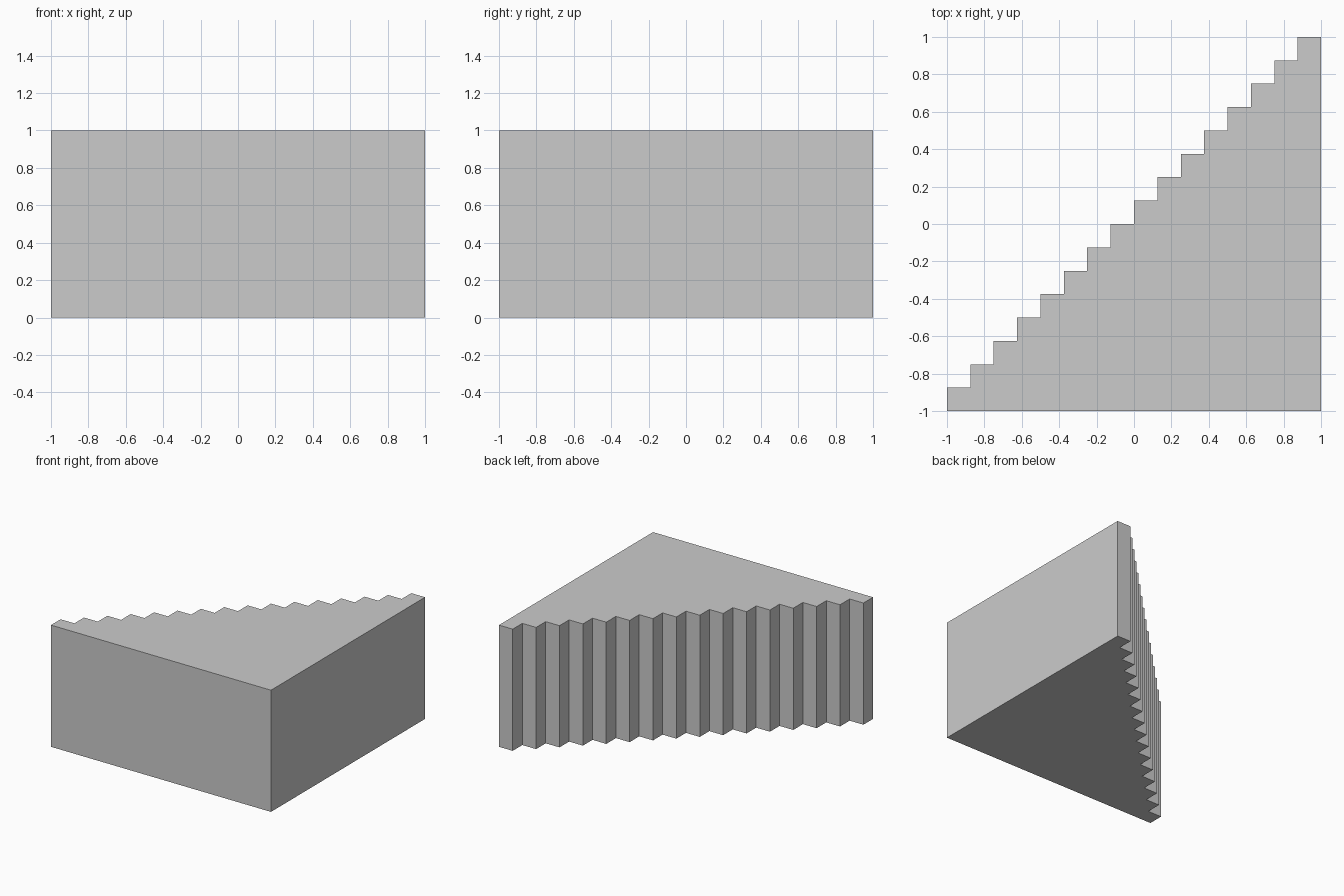
import bpy
import bmesh

if "Cube" in bpy.data.objects:
    bpy.data.objects.remove(bpy.data.objects["Cube"])

STEPS = 16
SIZE = 2.0 / STEPS

# Plan outline: two straight walls and a stepped diagonal
outline = [(-1.0, -1.0), (1.0, -1.0)]
for i in range(STEPS, 0, -1):
    y = -1 + i * SIZE
    outline += [(-1 + i * SIZE, y), (-1 + (i - 1) * SIZE, y)]

# Extrude the outline upward into a solid block
bm = bmesh.new()
base = bm.faces.new([bm.verts.new((x, y, 0)) for x, y in outline])
top = bmesh.ops.extrude_face_region(bm, geom=[base], use_keep_orig=True)
top_verts = [v for v in top["geom"] if isinstance(v, bmesh.types.BMVert)]
bmesh.ops.translate(bm, verts=top_verts, vec=(0, 0, 1))
bmesh.ops.recalc_face_normals(bm, faces=bm.faces)

mesh = bpy.data.meshes.new("stepped_wedge_block")
bm.to_mesh(mesh)
bm.free()
block = bpy.data.objects.new("stepped_wedge_block", mesh)
bpy.context.collection.objects.link(block)
